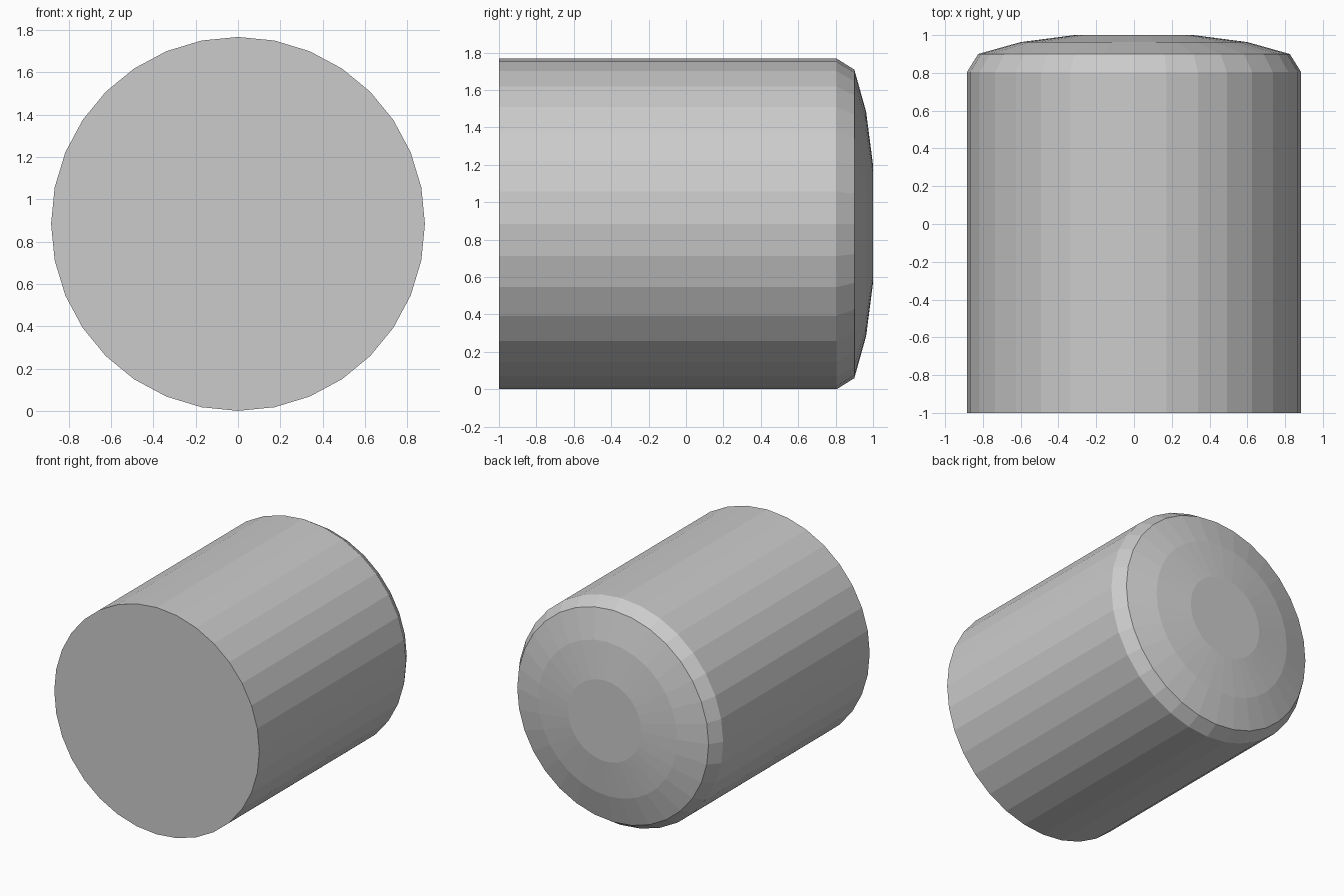
import bpy, bmesh
from math import sin, cos, pi

if "Cube" in bpy.data.objects:
    bpy.data.objects.remove(bpy.data.objects["Cube"])

SIDES = 32
R = 0.884  # outer radius, also the height of the axis


def lathe_y(name, profile):
    """Closed solid turned about the y axis from (y, radius) points."""
    bm = bmesh.new()
    rings = []
    for y, r in profile:
        rings.append([bm.verts.new((r * cos(2 * pi * i / SIDES), y,
                                    R + r * sin(2 * pi * i / SIDES)))
                      for i in range(SIDES)])
    for a, b in zip(rings, rings[1:]):
        for i in range(SIDES):
            j = (i + 1) % SIDES
            bm.faces.new((a[i], a[j], b[j], b[i]))
    bm.faces.new(rings[0])
    bm.faces.new(rings[-1])
    bmesh.ops.recalc_face_normals(bm, faces=bm.faces[:])
    mesh = bpy.data.meshes.new(name)
    bm.to_mesh(mesh)
    bm.free()
    obj = bpy.data.objects.new(name, mesh)
    bpy.context.collection.objects.link(obj)
    return obj


# Flat front, straight barrel, chamfered rim and shallow domed back
lathe_y("rounded_cylinder", [
    (-1.0, R), (0.805, R),
    (0.90, 0.825), (0.963, 0.60), (1.0, 0.315),
])
